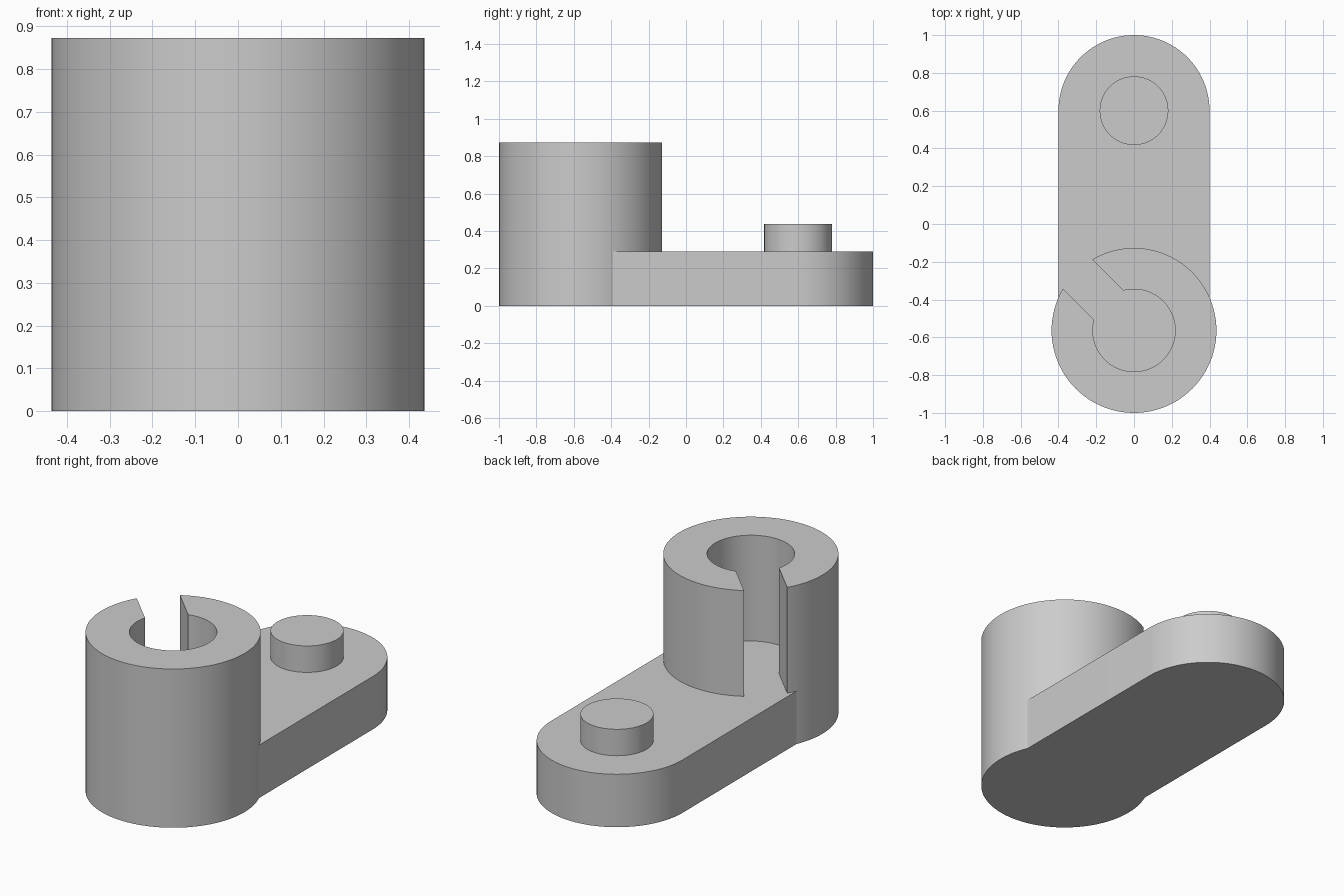
import bpy, bmesh
from math import sin, cos, asin, acos, pi, radians
from mathutils import Matrix

cube = bpy.data.objects.get("Cube")
if cube:
    bpy.data.objects.remove(cube, do_unlink=True)

U = 2 / 55                       # design unit
HUB_R, BORE_R, SLOT_HALF = 12 * U, 6 * U, 3 * U
ARM_R, PIN_R = 11 * U, 5 * U
ARM_TOP, PIN_TOP, HUB_TOP = 8 * U, 12 * U, 24 * U
HUB_Y, PIN_Y = -1 + HUB_R, 1 - ARM_R

grey = bpy.data.materials.new("plain_grey")
grey.use_nodes = True
COLOUR = (0.6, 0.6, 0.6, 1)
grey.diffuse_color = COLOUR
grey.node_tree.nodes["Principled BSDF"].inputs["Base Color"].default_value = COLOUR


def arc(radius, start, end, steps, y=0):
    """Points along an arc around (0, y)."""
    angles = [start + (end - start) * i / steps for i in range(steps + 1)]
    return [(radius * cos(a), y + radius * sin(a)) for a in angles]


def prism(name, outline, bottom, top, matrix=Matrix()):
    """Extrude a flat outline from bottom to top."""
    bm = bmesh.new()
    face = bm.faces.new([bm.verts.new((x, y, bottom)) for x, y in outline])
    moved = bmesh.ops.extrude_face_region(bm, geom=[face])["geom"]
    verts = [v for v in moved if isinstance(v, bmesh.types.BMVert)]
    bmesh.ops.translate(bm, verts=verts, vec=(0, 0, top - bottom))
    bmesh.ops.recalc_face_normals(bm, faces=bm.faces)
    bm.transform(matrix)
    mesh = bpy.data.meshes.new(name)
    bm.to_mesh(mesh)
    bm.free()
    mesh.materials.append(grey)
    obj = bpy.data.objects.new(name, mesh)
    bpy.context.collection.objects.link(obj)
    return obj


def combine(target, tool, operation):
    """Apply a boolean and discard the tool."""
    mod = target.modifiers.new(operation.lower(), "BOOLEAN")
    mod.operation, mod.solver, mod.object = operation, "EXACT", tool
    bpy.context.view_layer.objects.active = target
    bpy.ops.object.modifier_apply(modifier=mod.name)
    bpy.data.objects.remove(tool, do_unlink=True)


# Hub: full-height cylinder
body = prism("slotted_hub_and_arm", arc(HUB_R, 0, 2 * pi, 96, HUB_Y)[:-1], 0, HUB_TOP)

# Arm: straight bar with a rounded far end
arm = prism("arm", [(-ARM_R, HUB_Y), (ARM_R, HUB_Y)] + arc(ARM_R, 0, pi, 48, PIN_Y),
            0, ARM_TOP)
combine(body, arm, "UNION")

# Bore and slot: keyhole cutter pointing diagonally to the back right
mouth = asin(SLOT_HALF / BORE_R)
reach = HUB_R * 1.2
keyhole = arc(BORE_R, mouth, 2 * pi - mouth, 64) + [(reach, -SLOT_HALF), (reach, SLOT_HALF)]
place = Matrix.Translation((0, HUB_Y, 0)) @ Matrix.Rotation(radians(135), 4, "Z")
cutter = prism("keyhole_cutter", keyhole, ARM_TOP, HUB_TOP + U, place)
cutter.hide_render = True
combine(body, cutter, "DIFFERENCE")

# Pin: short post on the far end of the arm
pin = prism("pin", arc(PIN_R, 0, 2 * pi, 64, PIN_Y)[:-1], ARM_TOP, PIN_TOP)

# Smooth curved walls, sharp rims
for obj in (body, pin):
    bpy.ops.object.select_all(action="DESELECT")
    obj.select_set(True)
    bpy.context.view_layer.objects.active = obj
    bpy.ops.object.shade_smooth_by_angle(angle=radians(20))
